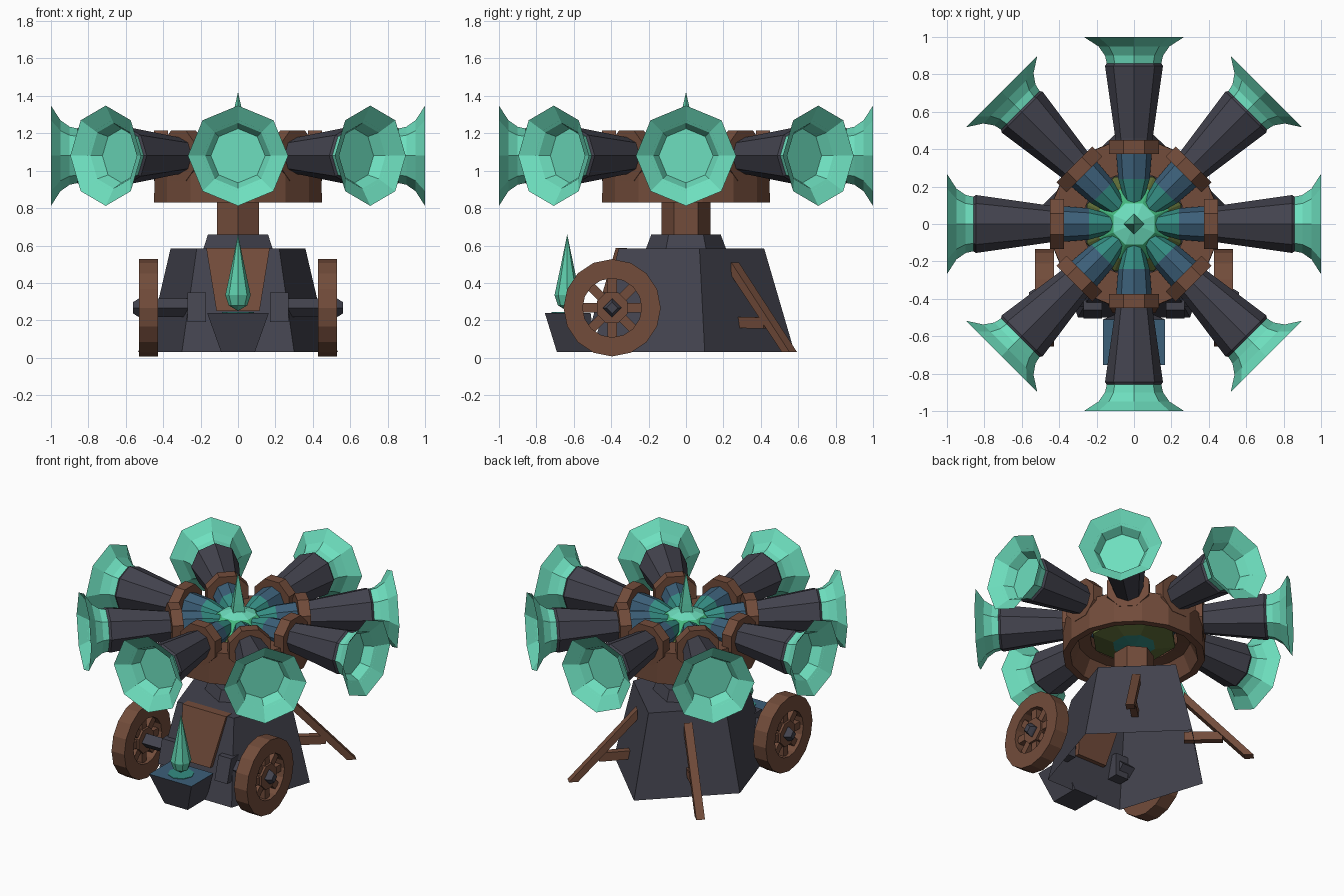
import bpy, bmesh, math
from mathutils import Matrix, Vector

if "Cube" in bpy.data.objects:
    bpy.data.objects.remove(bpy.data.objects["Cube"])

def mat(name, r, g, b):
    m = bpy.data.materials.new(name)
    m.diffuse_color = (r, g, b, 1)
    m.use_nodes = True
    m.node_tree.nodes["Principled BSDF"].inputs["Base Color"].default_value = m.diffuse_color
    return m

STONE = mat("dark iron", .056, .056, .076)
WOOD = mat("brown wood", .168, .072, .043)
MINT = mat("mint green", .155, .74, .52)
BLUE = mat("slate blue", .045, .115, .19)
TEAL = mat("teal glow", .035, .27, .23)
GREEN = mat("bright green", .06, .50, .22)
OLIVE = mat("olive glow", .11, .15, .038)
FLAME = mat("flame green", .11, .60, .40)
I = Matrix.Identity(4)

def loft(name, loops, mats, closed=False, M=I, bottom=True):
    """Skin a stack of loops; mats is one material or one per segment."""
    n, k = len(loops[0]), len(loops)
    segs = k if closed else k - 1
    if not isinstance(mats, list):
        mats = [mats] * segs
    used = list(dict.fromkeys(mats))
    bm = bmesh.new()
    V = [[bm.verts.new(M @ Vector(p)) for p in lp] for lp in loops]
    for s in range(segs):
        a, b = V[s], V[(s + 1) % k]
        for i in range(n):
            j = (i + 1) % n
            bm.faces.new((a[i], a[j], b[j], b[i])).material_index = used.index(mats[s])
    if not closed:
        if bottom:
            bm.faces.new(V[0][::-1]).material_index = used.index(mats[0])
        bm.faces.new(V[-1]).material_index = used.index(mats[-1])
    bmesh.ops.remove_doubles(bm, verts=bm.verts, dist=1e-5)
    bmesh.ops.recalc_face_normals(bm, faces=bm.faces)
    me = bpy.data.meshes.new(name)
    bm.to_mesh(me)
    bm.free()
    for m in used:
        me.materials.append(m)
    ob = bpy.data.objects.new(name, me)
    bpy.context.collection.objects.link(ob)
    return ob

def lathe(name, prof, n, mats, phase=0.0, closed=False, M=I, bottom=True):
    """Turn (radius, height) pairs about the local z axis."""
    loops = []
    for r, z in prof:
        loops.append([(r * math.cos(phase + math.tau * i / n),
                       r * math.sin(phase + math.tau * i / n), z) for i in range(n)])
    return loft(name, loops, mats, closed, M, bottom)

def rect(x0, x1, y0, y1, z):
    return [(x0, y0, z), (x1, y0, z), (x1, y1, z), (x0, y1, z)]

def bar(name, a, b, w, h, m):
    a, b = Vector(a), Vector(b)
    d = (b - a).normalized()
    side = d.cross(Vector((0, 0, 1)))
    side = side.normalized() if side.length > .01 else Vector((0, 1, 0))
    up = side.cross(d)
    ring = [side * sx * w / 2 + up * sy * h / 2 for sx, sy in ((-1, -1), (1, -1), (1, 1), (-1, 1))]
    return loft(name, [[a + c for c in ring], [b + c for c in ring]], m)

# five-sided tapered base, pointed at the back and open underneath
base = [(-.30, -.50), (.30, -.50), (.49, .10), (0, .58), (-.49, .10)]
loft("base", [[(x, y, .03) for x, y in base],
              [(x * .735, y * .72, .585) for x, y in base]], STONE, bottom=False)

# cap and post
lathe("base_cap", [(.215, .58), (.185, .66)], 6, STONE, math.pi / 2)
lathe("post", [(.13, .65), (.13, .84)], 6, WOOD, math.pi / 2)

# front wooden panel following the slope
def panel(dy):
    return [(-.115, -.475 + dy, .25), (.115, -.475 + dy, .25),
            (.17, -.375 + dy, .588), (-.17, -.375 + dy, .588)]
loft("front_panel", [panel(0), panel(.06)], WOOD)

# trough with a blue surface, and the small flame
loft("trough", [rect(-.09, .09, -.69, -.48, .03), rect(-.165, .165, -.755, -.51, .24),
                rect(-.164, .164, -.754, -.511, .24)], [STONE, BLUE])
T = Matrix.Translation((0, -.635, 0))
lathe("trough_glow", [(.085, .239), (.085, .244)], 8, TEAL, M=T)
lathe("small_flame", [(0, .25), (.05, .28), (.068, .335), (.035, .49), (0, .66)], 8, FLAME, M=T)

# wheels, axles, brackets and rear struts on both sides
for s, side in ((-1, "left"), (1, "right")):
    W = Matrix.Translation((s * .478, -.395, .267)) @ Matrix.Rotation(s * math.pi / 2, 4, 'Y')
    lathe("wheel_rim_" + side, [(.158, -.05), (.26, -.05), (.26, .05), (.158, .05)], 16, WOOD,
          closed=True, M=W)
    lathe("wheel_hub_" + side, [(.088, -.04), (.088, .04)], 8, WOOD, math.pi / 8, M=W)
    for i in range(8):
        a = math.tau * i / 8
        c, sn = math.cos(a), math.sin(a)
        bar("wheel_spoke_" + side, W @ Vector((.07 * c, .07 * sn, 0)),
            W @ Vector((.17 * c, .17 * sn, 0)), .05, .05, WOOD)
    lathe("axle_" + side, [(.05, -.28), (.05, .05), (.045, .06), (.03, .083)], 4, STONE, M=W)
    xs = sorted((s * .17, s * .27))
    loft("axle_bracket_" + side, [rect(*xs, -.505, -.38, .19), rect(*xs, -.46, -.38, .35)], STONE)
    # strut with a flat foot on the ground
    d, p = Vector((s * .72, .69, 0)), Vector((-s * .69, .72, 0))
    top, foot, up = Vector((s * .20, .262, .475)), Vector((s * .495, .553, .03)), Vector((0, 0, 1))
    corners = ((-1, -1), (1, -1), (1, 1), (-1, 1))
    loft("strut_" + side, [[top + p * .028 * u + up * .035 * v for u, v in corners],
                           [foot + p * .028 * u + d * .03 * v for u, v in corners]], WOOD)
    bar("strut_brace_" + side, (s * .2, .26, .19), (s * .38, .43, .185), .045, .06, WOOD)

# hub ring: thin at the bottom edge, with a floor inside
lathe("hub_ring", [(.41, .83), (.457, .83), (.455, 1.05), (.28, 1.05), (.28, .955), (.36, .945)], 16,
      WOOD, math.pi / 16, closed=True)

# big flame sitting in the hub, with a four-sided tongue
lathe("central_flame", [(0, .895), (.14, .91), (.275, .945), (.272, 1.0), (.20, 1.06), (.12, 1.13),
                        (0, 1.17)], 8,
      [TEAL, OLIVE, OLIVE, OLIVE, GREEN, MINT], math.pi / 8)
lathe("flame_tongue", [(.06, 1.12), (.045, 1.21), (.016, 1.35), (0, 1.42)], 4, FLAME)

# eight horns around the hub
for i in range(8):
    H = (Matrix.Rotation(math.tau * i / 8, 4, 'Z') @ Matrix.Translation((0, 0, 1.08))
         @ Matrix.Rotation(math.pi / 2, 4, 'Y'))
    lathe("horn_barrel", [(.038, .085), (.084, .24), (.095, .375), (.10, .46), (.155, .845), (.145, .86)],
          8, [TEAL, BLUE, STONE, STONE, STONE], M=H)
    # flared bell with a deep mouth
    lathe("horn_bell", [(.145, .855), (.155, .90), (.19, .95), (.268, 1.0), (.175, .94), (.145, .88)],
          8, MINT, M=H, bottom=False)
    lathe("horn_collar", [(.146, .375), (.146, .45)], 8, WOOD, math.pi / 8, M=H)
